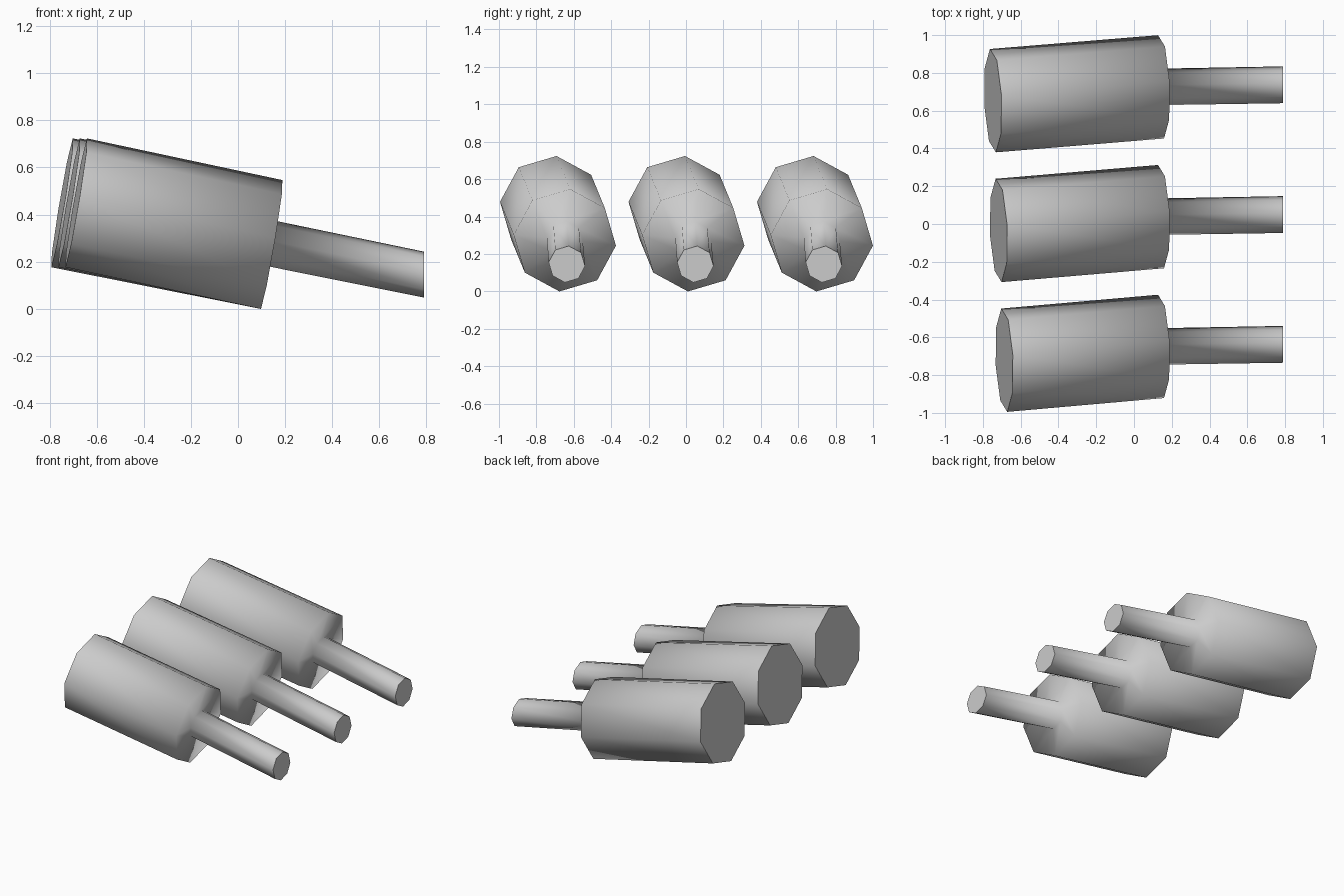
import bpy, bmesh
from math import cos, sin, radians

if "Cube" in bpy.data.objects:
    bpy.data.objects.remove(bpy.data.objects["Cube"])

SIDES = 8


def ring(bm, center, radius, tilt=1.0):
    """Eight-sided section around the long axis; tilt leans it square to the axis."""
    cx, cy, cz = center
    verts = []
    for i in range(SIDES):
        a = radians(-6 + i * 360 / SIDES)
        y, z = radius * cos(a), radius * sin(a)
        verts.append(bm.verts.new((cx + tilt * (0.17 * z - 0.04 * y), cy + y, cz + z)))
    return verts


def nozzle(name, y, back_x):
    bm = bmesh.new()
    # thick barrel from back to front, stepping in to the thin stem
    rings = [
        ring(bm, (back_x, y - 0.034, 0.45), 0.275),
        ring(bm, (0.143, y + 0.039, 0.273), 0.275),
        ring(bm, (0.143, y + 0.039, 0.277), 0.097),
        ring(bm, (0.79, y + 0.05, 0.145), 0.098, 0.0),
    ]
    for a, b in zip(rings, rings[1:]):
        for i in range(SIDES):
            j = (i + 1) % SIDES
            bm.faces.new((a[i], a[j], b[j], b[i])).smooth = True
    # flat end caps
    bm.faces.new(rings[0][::-1])
    bm.faces.new(rings[-1])
    bmesh.ops.recalc_face_normals(bm, faces=bm.faces[:])
    mesh = bpy.data.meshes.new(name)
    bm.to_mesh(mesh)
    bm.free()
    obj = bpy.data.objects.new(name, mesh)
    bpy.context.collection.objects.link(obj)


# three in a row, each barrel slightly longer toward the back
nozzle("nozzle_front", -0.687, -0.687)
nozzle("nozzle_middle", 0.0, -0.717)
nozzle("nozzle_back", 0.687, -0.747)
